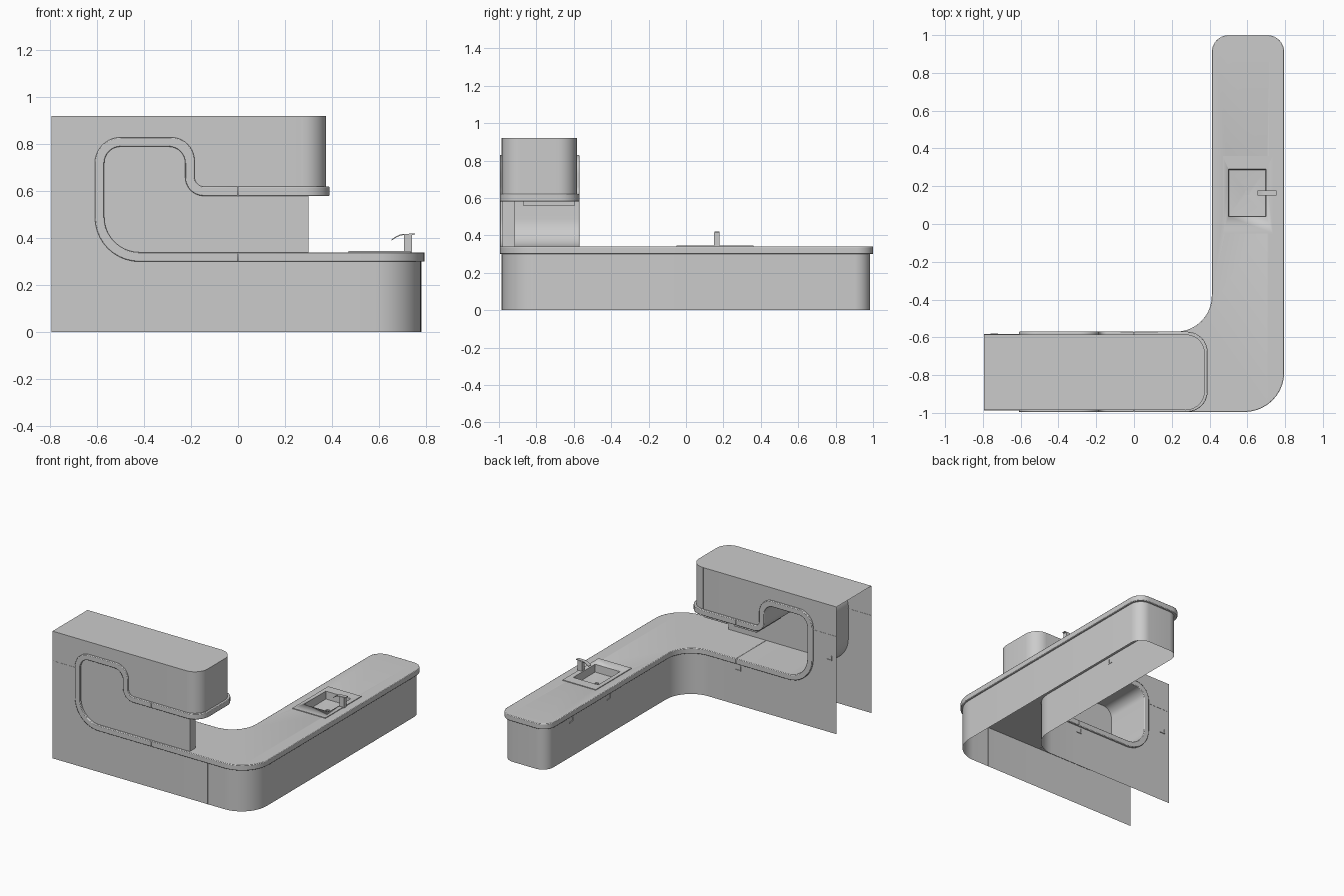
import bpy, bmesh, math
from mathutils import Vector

if "Cube" in bpy.data.objects:
    bpy.data.objects.remove(bpy.data.objects["Cube"])


def fillet(pts, n=10):
    """Points are (u, v) or (u, v, radius); corners with a radius get an arc."""
    out = []
    for i, p in enumerate(pts):
        c = Vector(p[:2])
        if len(p) < 3:
            out.append(c)
            continue
        a = (Vector(pts[i - 1][:2]) - c).normalized()
        b = (Vector(pts[(i + 1) % len(pts)][:2]) - c).normalized()
        s, e, o = c + a * p[2], c + b * p[2], c + (a + b) * p[2]
        for k in range(n + 1):
            t = k / n * math.pi / 2
            out.append(o + (s - o) * math.cos(t) + (e - o) * math.sin(t))
    return out


def finish(name, bm, normals=True):
    if normals:
        bmesh.ops.recalc_face_normals(bm, faces=bm.faces)
    me = bpy.data.meshes.new(name)
    bm.to_mesh(me)
    bm.free()
    ob = bpy.data.objects.new(name, me)
    bpy.context.collection.objects.link(ob)
    bpy.ops.object.select_all(action='DESELECT')
    ob.select_set(True)
    bpy.context.view_layer.objects.active = ob
    bpy.ops.object.shade_smooth_by_angle(angle=math.radians(30))
    return ob


def place(p, h, axis):
    return (p[0], h, p[1]) if axis == 'Y' else (p[0], p[1], h)


def prism(name, pts, lo, hi, axis='Z', bevel=0):
    """Closed outline extruded along an axis; lo == hi gives a flat sheet."""
    bm = bmesh.new()
    f = bm.faces.new([bm.verts.new(place(p, lo, axis)) for p in pts])
    if hi != lo:
        new = bmesh.ops.extrude_face_region(bm, geom=[f])['geom']
        d = Vector(place((0, 0), hi - lo, axis))
        bmesh.ops.translate(bm, vec=d, verts=[g for g in new if isinstance(g, bmesh.types.BMVert)])
    ob = finish(name, bm)
    if bevel:
        m = ob.modifiers.new("soft_edge", 'BEVEL')
        m.width, m.segments, m.limit_method = bevel, 2, 'ANGLE'
        m.angle_limit = math.radians(50)
    return ob


def wall(name, pts, lo, hi):
    """Open plan line raised into a thin vertical shell."""
    bm = bmesh.new()
    a = [bm.verts.new((p[0], p[1], lo)) for p in pts]
    b = [bm.verts.new((p[0], p[1], hi)) for p in pts]
    for i in range(len(pts) - 1):
        bm.faces.new((a[i], a[i + 1], b[i + 1], b[i]))
    return finish(name, bm, False)


def box(name, x0, x1, y0, y1, z0, z1):
    return prism(name, [(x0, y0), (x1, y0), (x1, y1), (x0, y1)], z0, z1)


# C-shaped band linking the worktop to the wall unit
def c_line(z, x, top, xr, zr, radii, x_end):
    return fillet([(x_end[0], z), (x, z, radii[0]), (x, top, radii[1]),
                   (xr, top, radii[2]), (xr, zr, radii[3]), (x_end[1], zr)])


outer_args = (.30, -.61, .83, -.185, .62, (.19, .11, .10, .04))
inner_args = (.34, -.57, .79, -.225, .58, (.15, .07, .07, .08))
outer = c_line(*outer_args, (0, 0))
inner = c_line(*inner_args, (0, 0))
prism("c_band", outer + inner[::-1], -.995, -.57, 'Y', .004)

# backsplash panel behind the front of the niche
prism("backsplash", c_line(*inner_args, (.3, .3)), -.98, -.915, 'Y')

# flat front and back skins with the C opening
skin = [(-.795, 0), (0, 0)] + outer + [(0, .92), (-.795, .92)]
for name, y in (("front_skin", -.985), ("back_skin", -.585)):
    prism(name, skin, y, y, 'Y')

# L-shaped base shell, open below
wall("base_shell", fillet([(0, -.985), (.78, -.985, .2), (.78, .985, .085), (.43, .985, .085),
                           (.43, -.585, .2), (0, -.585)]), 0, .30)

# L-shaped worktop
top = prism("worktop", fillet([(0, -.995), (.795, -.995, .21), (.795, 1, .09), (.412, 1, .09),
                               (.412, -.57, .19), (0, -.57)]), .30, .34, 'Z', .004)

# wall unit with rounded free end
wall("upper_shell", fillet([(0, -.985), (.375, -.985, .1), (.375, -.585, .1), (0, -.585)]), .62, .92)
prism("upper_top", fillet([(-.795, -.985), (.375, -.985, .1), (.375, -.585, .1), (-.795, -.585)]), .92, .92)
prism("upper_trim", fillet([(0, -.995), (.39, -.995, .11), (.39, -.57, .11), (0, -.57)]), .58, .62, 'Z', .004)

# lamps under the wall unit
for i, (a, b) in enumerate(((-.15, .03), (.09, .27))):
    box(f"under_lamp_{i}", a, b, -.87, -.595, .557, .58)

# sink: rim plate, basin and drain
rim = box("sink_rim", .47, .735, -.05, .36, .339, .345)
cutter = box("sink_cutter", .5, .7, .04, .29, .2, .4)
cutter.hide_render = True
cutter.hide_viewport = True
for ob in (top, rim):
    m = ob.modifiers.new("sink_hole", 'BOOLEAN')
    m.object, m.operation, m.solver = cutter, 'DIFFERENCE', 'EXACT'
    if ob is top:
        ob.modifiers.move(1, 0)
bm = bmesh.new()
rings = []
for hx, hy, z in ((.1, .125, .345), (.097, .122, .29), (.012, .012, .28), (.012, .012, .272)):
    rings.append([bm.verts.new((.6 + sx * hx, .165 + sy * hy, z))
                  for sx, sy in ((-1, -1), (1, -1), (1, 1), (-1, 1))])
for a, b in zip(rings, rings[1:]):
    for k in range(4):
        bm.faces.new((a[(k + 1) % 4], a[k], b[k], b[(k + 1) % 4]))
bm.faces.new(rings[-1])
finish("sink_basin", bm, False)

# tap: post and curved flat spout
box("tap_post", .708, .742, .15, .18, .34, .415)
arc = [(.655 + .05 * t, .395 + .023 * math.sin(t * math.pi / 2)) for t in (0, .25, .5, .75, 1)] + [(.755, .42)]
prism("tap_spout", arc + [(x, z - .005) for x, z in arc[::-1]], .152, .178, 'Y')

# panel seams
w = .0015
for y, s in ((-.985, "front"), (-.585, "back")):
    box(f"upper_seam_{s}", .273 - w, .273 + w, y - w, y + w, .62, .92)
    box(f"side_seam_{s}", -.795, -.61, y - w, y + w, .705 - w, .705 + w)
box("base_seam_front", .447 - w, .447 + w, -.985 - w, -.985 + w, 0, .30)
for x, s in ((.78, "outer"), (.43, "inner")):
    for i, y in enumerate((-.05, .43)):
        box(f"arm_seam_{s}_{i}", x - w, x + w, y - w, y + w, 0, .30)

# small L-shaped pulls on the back and inner faces
for i, (x, z) in enumerate(((-.74, .52), (-.01, .25))):
    box(f"back_pull_{i}", x - .02, x + .02, -.588, -.58, z, z + .006)
    box(f"back_pull_stem_{i}", x - .02, x - .014, -.588, -.58, z, z + .035)
for i, y in enumerate((.27, .70)):
    box(f"arm_pull_{i}", .425, .433, y - .02, y + .02, .25, .256)
    box(f"arm_pull_stem_{i}", .425, .433, y - .02, y - .014, .25, .285)
